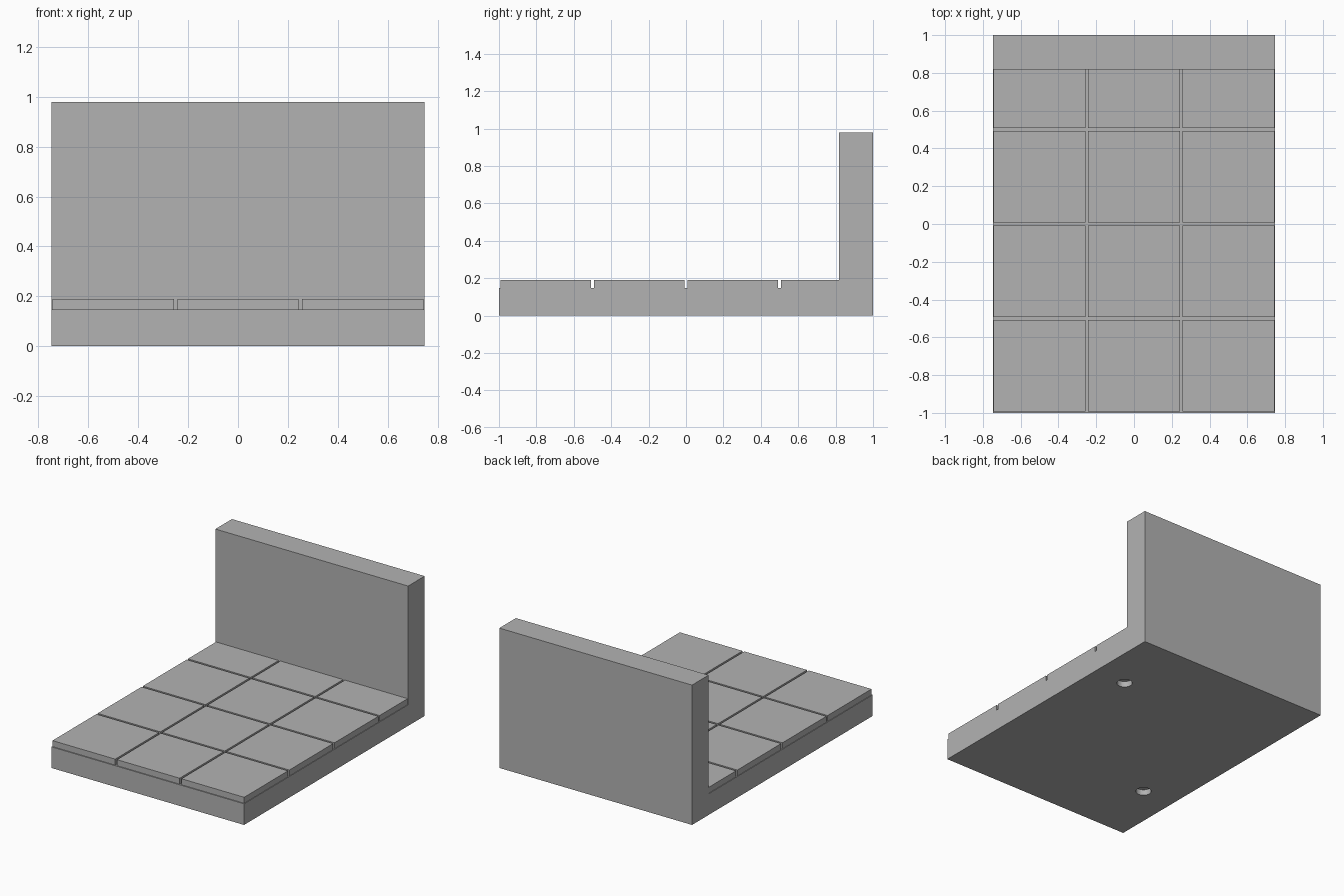
import bpy
import bmesh

if "Cube" in bpy.data.objects:
    bpy.data.objects.remove(bpy.data.objects["Cube"], do_unlink=True)

HALF_X, BASE_TOP, TILE_TOP, TOP = 0.747, 0.148, 0.19, 0.98
WALL_Y = 0.817

stone = bpy.data.materials.new("stone grey")
stone.use_nodes = True
stone.diffuse_color = (0.45, 0.45, 0.45, 1)
stone.node_tree.nodes["Principled BSDF"].inputs["Base Color"].default_value = (0.45, 0.45, 0.45, 1)


def finish(bm, name):
    bmesh.ops.recalc_face_normals(bm, faces=bm.faces)
    mesh = bpy.data.meshes.new(name)
    bm.to_mesh(mesh)
    bm.free()
    mesh.materials.append(stone)
    obj = bpy.data.objects.new(name, mesh)
    bpy.context.scene.collection.objects.link(obj)
    return obj


def extrude(bm, faces, vector):
    new = bmesh.ops.extrude_face_region(bm, geom=faces)["geom"]
    verts = [v for v in new if isinstance(v, bmesh.types.BMVert)]
    bmesh.ops.translate(bm, verts=verts, vec=vector)


def box(name, x0, x1, y0, y1, z0, z1):
    bm = bmesh.new()
    corners = [(x0, y0), (x1, y0), (x1, y1), (x0, y1)]
    face = bm.faces.new([bm.verts.new((x, y, z0)) for x, y in corners])
    extrude(bm, [face], (0, 0, z1 - z0))
    return finish(bm, name)


def cut(target, cutter):
    cutter.hide_render = True
    mod = target.modifiers.new("cut", "BOOLEAN")
    mod.operation = "DIFFERENCE"
    mod.solver = "EXACT"
    mod.object = cutter
    bpy.context.view_layer.objects.active = target
    bpy.ops.object.modifier_apply(modifier=mod.name)
    bpy.data.objects.remove(cutter, do_unlink=True)


# Base and back wall as one L-shaped block
bm = bmesh.new()
profile = [(-1, 0), (1, 0), (1, TOP), (WALL_Y, TOP), (WALL_Y, BASE_TOP), (-1, BASE_TOP)]
face = bm.faces.new([bm.verts.new((-HALF_X, y, z)) for y, z in profile])
extrude(bm, [face], (2 * HALF_X, 0, 0))
body = finish(bm, "base_and_wall")

# Rectangular groove in the underside
bm = bmesh.new()
gx, gy, depth = HALF_X - 0.05, 0.95, 0.04
face = bm.faces.new([bm.verts.new((sx * gx, sy * gy, -depth))
                     for sx, sy in ((-1, -1), (1, -1), (1, 1), (-1, 1))])
bmesh.ops.inset_region(bm, faces=[face], thickness=0.025)
bmesh.ops.delete(bm, geom=[face], context="FACES")
extrude(bm, bm.faces[:], (0, 0, 2 * depth))
cut(body, finish(bm, "groove_cutter"))

# Two round sockets at opposite corners of the underside
for side in (-0.5, 0.5):
    bpy.ops.mesh.primitive_cylinder_add(vertices=32, radius=0.05, depth=0.08,
                                        location=(side, side, 0))
    cut(body, bpy.context.object)

# Floor tiles, with the back row trimmed by the wall
GAP = 0.007
for col, x in enumerate((-0.5, 0, 0.5)):
    for row in range(4):
        y0 = -1 + 0.5 * row
        y1 = min(y0 + 0.5 - GAP, WALL_Y)
        box(f"floor_tile_{row + 1}_{col + 1}", x - 0.25 + GAP, x + 0.25 - GAP,
            y0 + GAP, y1, BASE_TOP, TILE_TOP)
